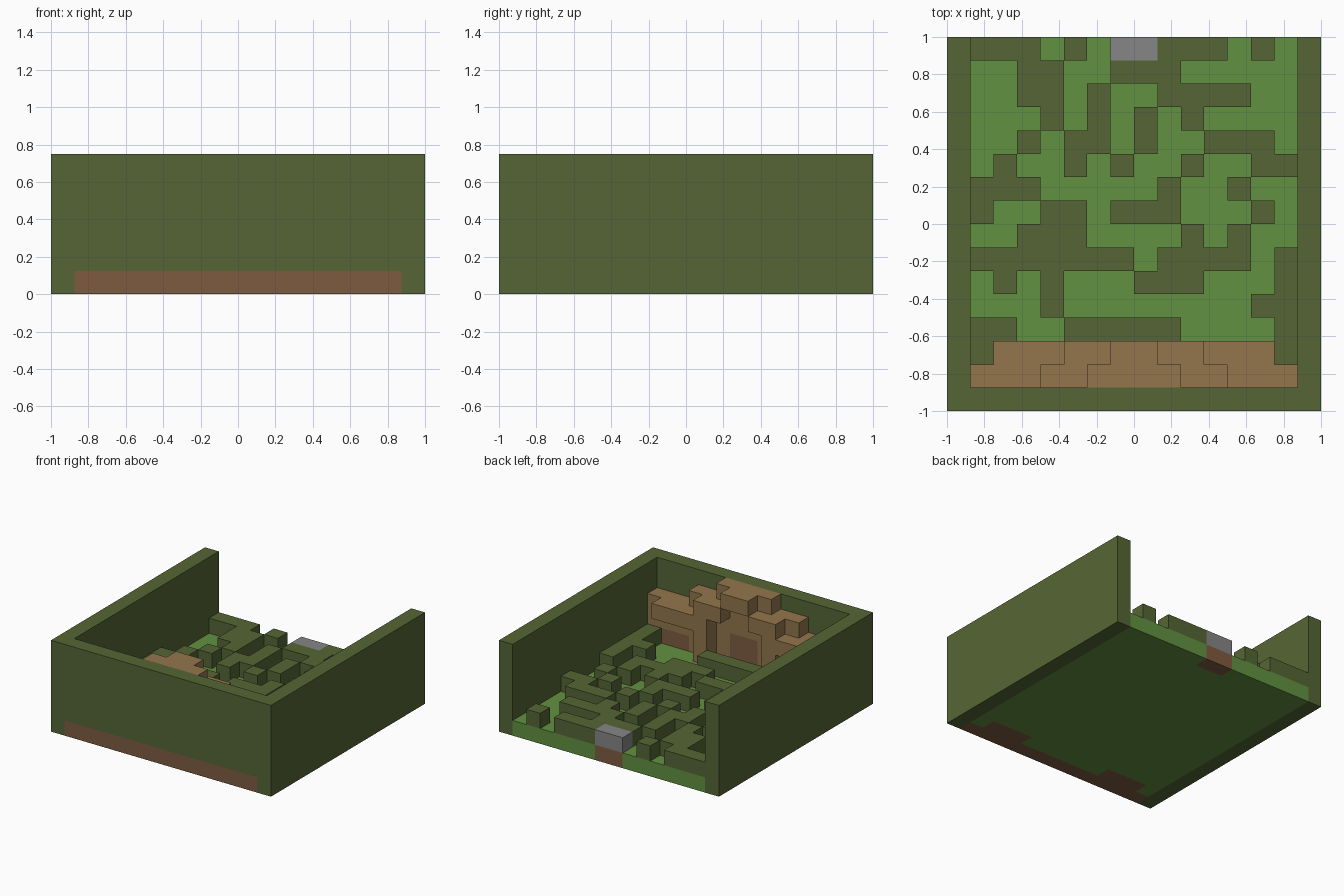
import bpy
import bmesh
from mathutils import Vector

cube = bpy.data.objects.get("Cube")
if cube:
    bpy.data.objects.remove(cube, do_unlink=True)

N = 16            # cells per side
S = 2 / N         # cell size
WALL_H = 6        # wall height in cells

# Maze plan, back row first, right side at the start of each row
# '#' hedge or wall, '.' open grass, 'G' stone gate block
PLAN = [
    "####.#.GG###.#.#",
    "#..##..###.....#",
    "#..##.#..####..#",
    "#...#.#.#.#....#",
    "#..#.##.#..###.#",
    "#.#..#.#..#..###",
    "####.....#..#..#",
    "##..##.###...#.#",
    "#..###....#.#..#",
    "########.####.##",
    "#.#.#...###...##",
    "#...#........###",
    "###..#####....##",
    "##............##",
    "#..............#",
    "################",
]


def material(name, color):
    m = bpy.data.materials.new(name)
    m.use_nodes = True
    m.diffuse_color = (*color, 1)
    bsdf = m.node_tree.nodes["Principled BSDF"]
    bsdf.inputs["Base Color"].default_value = (*color, 1)
    bsdf.inputs["Roughness"].default_value = 0.9
    return m


olive = material("hedge olive", (0.091, 0.131, 0.035))
grass = material("grass green", (0.122, 0.283, 0.053))
tan = material("tan rock", (0.292, 0.181, 0.074))
soil = material("soil brown", (0.209, 0.105, 0.051))
gray = material("stone gray", (0.238, 0.238, 0.242))

PARTS = {
    "floor": grass, "outer_walls": olive, "maze_hedges": olive,
    "soil_blocks": soil, "rock_formation": tan, "gate_block": gray,
}
cells = {}        # (column, row, layer) -> part name


def fill(part, cols, rows, layers):
    for i in cols:
        for r in rows:
            for k in layers:
                cells[i, r, k] = part


def mirrored(cols):
    return [c for i in cols for c in (i, N - 1 - i)]


# Grass floor and the three tall walls
fill("floor", range(N), range(N), [0])
fill("outer_walls", (0, N - 1), range(N), range(WALL_H))
fill("outer_walls", range(N), [N - 1], range(WALL_H))

# Hedges and gate, one cell high
for r, line in enumerate(PLAN[:-1]):
    for i in range(1, N - 1):
        if line[i] == "#":
            fill("maze_hedges", [i], [r], [1])
        elif line[i] == "G":
            fill("gate_block", [i], [r], [1])
            fill("soil_blocks", [i], [r], [0])

# Stepped rock against the front wall: solid layer, then thin overhang
for first, last, top in ((1, 3, 4), (4, 5, 5), (6, 7, 6)):
    fill("rock_formation", mirrored(range(first, last + 1)), [14], range(1, top))
for first, last, top in ((2, 4, 4), (5, 6, 5), (7, 7, 6)):
    fill("rock_formation", mirrored(range(first, last + 1)), [13], [top - 1])
fill("rock_formation", mirrored([5]), [13], range(1, 5))

# Soil under the wall and rock, and soil panels in the rock recesses
fill("soil_blocks", range(1, N - 1), [15], [0])
fill("soil_blocks", mirrored([2, 3, 4]), [14], [0])
fill("soil_blocks", mirrored([2, 3]), [14], [1])
fill("soil_blocks", [7, 8], [14], [1, 2])

# Top layer of the rock stays rock
for i, k in ((7, 5), (8, 5)):
    fill("rock_formation", [i], [14], [k])

AXES = [Vector((1, 0, 0)), Vector((0, 1, 0)), Vector((0, 0, 1))]


def build(part, mat):
    """Skin the cells of one part with outward faces wherever it is exposed."""
    bm = bmesh.new()
    for (i, r, k), owner in cells.items():
        if owner != part:
            continue
        center = Vector((-1 + (i + 0.5) * S, 1 - (r + 0.5) * S, (k + 0.5) * S))
        for a in range(3):
            for sign in (1, -1):
                n = AXES[a] * sign
                neighbour = (i + int(n.x), r - int(n.y), k + int(n.z))
                if neighbour in cells:
                    continue
                u = AXES[(a + 1) % 3] * sign
                v = AXES[(a + 2) % 3]
                corners = [n + p * u + q * v
                           for p, q in ((-1, -1), (1, -1), (1, 1), (-1, 1))]
                bm.faces.new([bm.verts.new(center + c * S / 2) for c in corners])
    bmesh.ops.remove_doubles(bm, verts=bm.verts, dist=S / 100)
    mesh = bpy.data.meshes.new(part)
    bm.to_mesh(mesh)
    bm.free()
    mesh.materials.append(mat)
    obj = bpy.data.objects.new(part, mesh)
    bpy.context.collection.objects.link(obj)


for part, mat in PARTS.items():
    build(part, mat)
